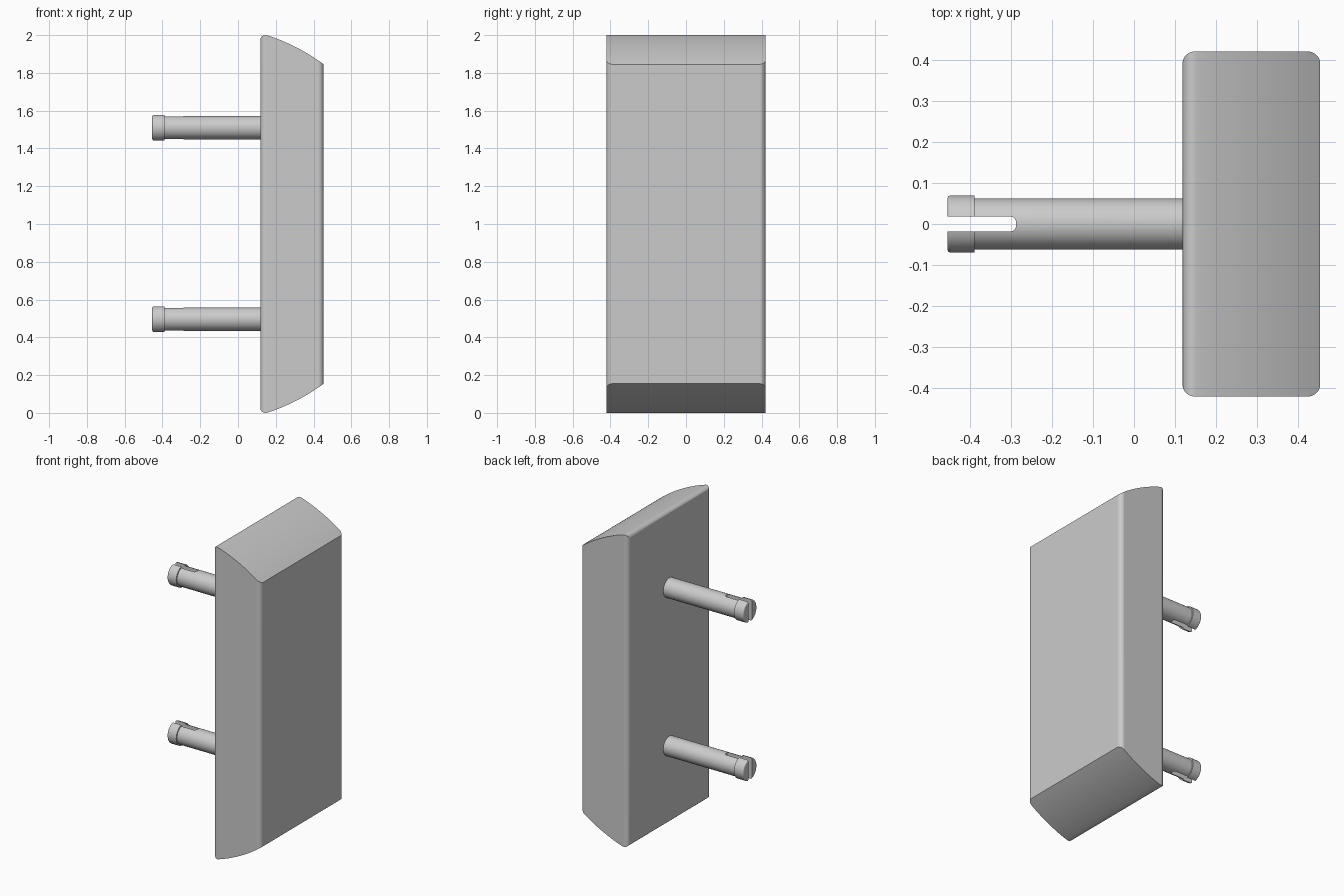
import bpy, bmesh
from math import sin, cos, radians, tau
from mathutils import Vector

if "Cube" in bpy.data.objects:
    bpy.data.objects.remove(bpy.data.objects["Cube"], do_unlink=True)

grey = bpy.data.materials.new("light grey")
grey.use_nodes = True
COLOUR = (0.6, 0.6, 0.6, 1)
grey.diffuse_color = COLOUR
grey.node_tree.nodes["Principled BSDF"].inputs["Base Color"].default_value = COLOUR


def arc(cx, cy, r, start, end, n=8):
    angles = [radians(start + (end - start) * i / n) for i in range(n + 1)]
    return [(cx + r * cos(a), cy + r * sin(a)) for a in angles]


def rounded_rect(x0, x1, y, r):
    return (arc(x1 - r, y - r, r, 0, 90) + arc(x0 + r, y - r, r, 90, 180)
            + arc(x0 + r, r - y, r, 180, 270) + arc(x1 - r, r - y, r, 270, 360))


def finish(name, bm):
    bmesh.ops.recalc_face_normals(bm, faces=bm.faces)
    mesh = bpy.data.meshes.new(name)
    bm.to_mesh(mesh)
    bm.free()
    mesh.materials.append(grey)
    obj = bpy.data.objects.new(name, mesh)
    bpy.context.collection.objects.link(obj)
    return obj


def prism(name, points, along, low, high):
    """Extrude a 2D outline along 'y' (outline in xz) or 'z' (outline in xy)."""
    bm = bmesh.new()
    place = (lambda p: (p[0], low, p[1])) if along == "y" else (lambda p: (p[0], p[1], low))
    face = bm.faces.new([bm.verts.new(place(p)) for p in points])
    ext = bmesh.ops.extrude_face_region(bm, geom=[face])["geom"]
    step = Vector((0, high - low, 0) if along == "y" else (0, 0, high - low))
    bmesh.ops.translate(bm, vec=step, verts=[v for v in ext if isinstance(v, bmesh.types.BMVert)])
    return finish(name, bm)


def lathe_x(name, profile, z, n=48):
    """Turn (x, radius) pairs around a line parallel to x at height z."""
    bm = bmesh.new()
    rings = [[bm.verts.new((x, r * cos(tau * i / n), z + r * sin(tau * i / n)))
              for i in range(n)] for x, r in profile]
    for a, b in zip(rings, rings[1:]):
        for i in range(n):
            j = (i + 1) % n
            bm.faces.new((a[i], a[j], b[j], b[i]))
    bm.faces.new(rings[0])
    bm.faces.new(rings[-1])
    return finish(name, bm)


def combine(obj, cutter, operation):
    mod = obj.modifiers.new("cut", "BOOLEAN")
    mod.object, mod.operation, mod.solver = cutter, operation, "EXACT"
    bpy.ops.object.select_all(action="DESELECT")
    bpy.context.view_layer.objects.active = obj
    obj.select_set(True)
    bpy.ops.object.modifier_apply(modifier=mod.name)
    bpy.data.objects.remove(cutter, do_unlink=True)
    bpy.ops.object.shade_smooth_by_angle(angle=radians(30))
    weighted = obj.modifiers.new("weighted normals", "WEIGHTED_NORMAL")
    weighted.keep_sharp = True


# Block: rounded footprint trimmed by a side outline with curved ends
BACK, FRONT = 0.118, 0.4535
block = prism("block", rounded_rect(BACK, FRONT, 0.42, 0.03), "z", -0.1, 2.1)
upper = arc(BACK + 0.027, 1.973, 0.027, 180, 72) + arc(-0.17, 1, 1.0505, 71, 53, 16)
upper.append((0.6, 1 + (1.0505 ** 2 - 0.77 ** 2) ** 0.5))
upper[-1:] = arc(-0.17, 1, 1.0505, 52, 46, 5)
upper[0] = (BACK, 1.973)
outline = upper + [(x, 2 - z) for x, z in reversed(upper)]
combine(block, prism("side_outline", outline, "y", -0.6, 0.6), "INTERSECT")

# Pegs: stepped round pins with a slot through the free end
TIP, STEP, R_HEAD, R_PIN, EASE = -0.4545, -0.389, 0.07, 0.062, 0.009
for name, z in (("lower_peg", 0.496), ("upper_peg", 1.51)):
    profile = [(TIP + EASE - EASE * sin(radians(a)), R_HEAD - EASE + EASE * cos(radians(a)))
               for a in (90, 68, 45, 22, 0)]
    profile += [(STEP, R_HEAD), (STEP, R_PIN), (BACK + 0.01, R_PIN)]
    peg = lathe_x(name, profile, z)
    slot = prism("slot_cutter", rounded_rect(-0.6, -0.287, 0.018, 0.014), "z", z - 0.2, z + 0.2)
    combine(peg, slot, "DIFFERENCE")
